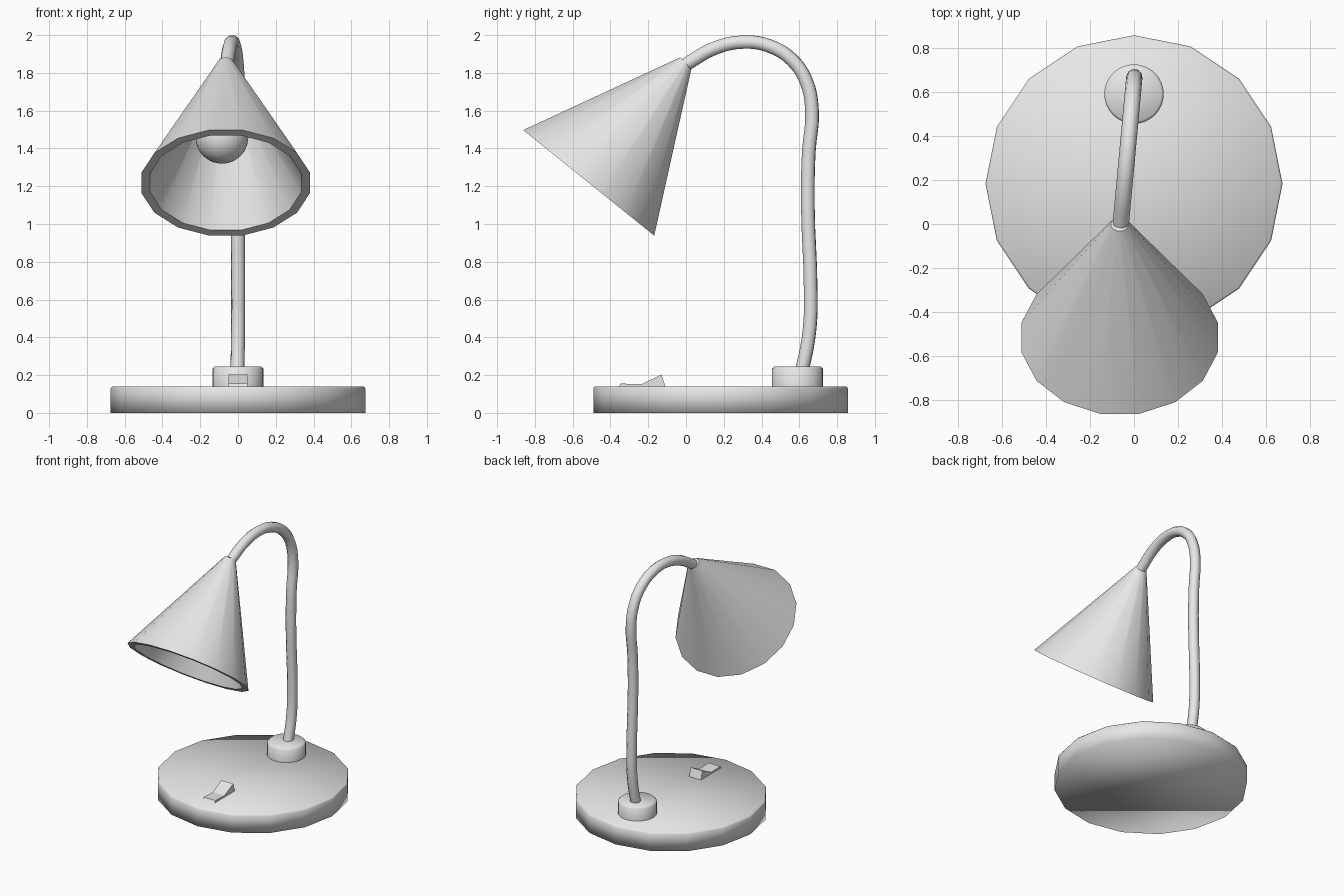
import bpy, bmesh, math
from mathutils import Matrix, Vector

cube = bpy.data.objects.get("Cube")
if cube:
    bpy.data.objects.remove(cube, do_unlink=True)

GREY = (0.8, 0.8, 0.8, 1)
grey = bpy.data.materials.new("plain grey")
grey.use_nodes = True
grey.diffuse_color = GREY
grey.node_tree.nodes["Principled BSDF"].inputs["Base Color"].default_value = GREY


def add_mesh(name, bm, smooth=None):
    """Turn a bmesh into an object; smooth is a sharpness angle in degrees."""
    bmesh.ops.recalc_face_normals(bm, faces=bm.faces)
    mesh = bpy.data.meshes.new(name)
    bm.to_mesh(mesh)
    bm.free()
    mesh.materials.append(grey)
    obj = bpy.data.objects.new(name, mesh)
    bpy.context.collection.objects.link(obj)
    if smooth:
        bpy.ops.object.select_all(action='DESELECT')
        obj.select_set(True)
        bpy.context.view_layer.objects.active = obj
        bpy.ops.object.shade_smooth_by_angle(angle=math.radians(smooth))
    return obj


def lathe(name, profile, sides, matrix, offset=0.0, smooth=40):
    """Revolve (radius, height) points around z, closing both ends."""
    bm = bmesh.new()
    rings = []
    for r, h in profile:
        angles = [2 * math.pi * (i + offset) / sides for i in range(sides)]
        rings.append([bm.verts.new(matrix @ Vector((r * math.cos(a), r * math.sin(a), h)))
                      for a in angles])
    for low, high in zip(rings, rings[1:]):
        for i in range(sides):
            j = (i + 1) % sides
            bm.faces.new((low[i], low[j], high[j], high[i]))
    bm.faces.new(rings[0])
    bm.faces.new(rings[-1])
    return add_mesh(name, bm, smooth)


# Round foot, softly shaded across its edges
lathe("base", [(0.674, 0), (0.674, 0.13), (0.666, 0.14)], 16,
      Matrix.Translation((0, 0.183, 0)), smooth=180)

# Collar that holds the neck
lathe("neck_collar", [(0.135, 0.13), (0.135, 0.234), (0.124, 0.245)], 32,
      Matrix.Translation((0, 0.59, 0)), smooth=60)

# Bent neck
path = [(0.59, 0.15), (0.622, 0.26), (0.655, 0.45), (0.66, 0.65), (0.645, 1.1),
        (0.65, 1.38), (0.667, 1.6), (0.635, 1.76), (0.56, 1.87), (0.44, 1.943),
        (0.3, 1.963), (0.15, 1.93), (0.0, 1.845)]
curve = bpy.data.curves.new("neck", 'CURVE')
curve.dimensions = '3D'
curve.bevel_depth = 0.037
curve.bevel_resolution = 3
curve.resolution_u = 4
curve.use_fill_caps = True
spline = curve.splines.new('BEZIER')
spline.bezier_points.add(len(path) - 1)
for point, (y, z) in zip(spline.bezier_points, path):
    point.co = (-0.06 * (0.65 - y) / 0.65, y, z)
    point.handle_left_type = point.handle_right_type = 'AUTO'
spline.use_smooth = True
curve.materials.append(grey)
bpy.context.collection.objects.link(bpy.data.objects.new("neck", curve))

# Tilted hollow shade: outer cone, flat rim, inner cone
tilt = Matrix.Translation((-0.065, -0.515, 1.218)) @ Matrix.Rotation(-0.678, 4, 'X')
lathe("shade", [(0.041, 0.82), (0.454, 0), (0.408, 0), (0.012, 0.78)], 16,
      tilt, offset=0.5)

# Bulb and its socket inside the shade
bm = bmesh.new()
bmesh.ops.create_uvsphere(bm, u_segments=32, v_segments=16, radius=0.14,
                          matrix=tilt @ Matrix.Translation((-0.02, 0, 0.31)))
add_mesh("bulb", bm, 60)
lathe("bulb_socket", [(0.05, 0.4), (0.05, 0.66)], 16, tilt)

# Rocker switch: side profile extruded across x
side = [(-0.36, 0.135), (-0.345, 0.155), (-0.235, 0.152), (-0.13, 0.203), (-0.108, 0.135)]
bm = bmesh.new()
face = bm.faces.new([bm.verts.new((-0.05, y, z)) for y, z in side])
out = bmesh.ops.extrude_face_region(bm, geom=[face])
bmesh.ops.translate(bm, vec=(0.1, 0, 0),
                    verts=[v for v in out["geom"] if isinstance(v, bmesh.types.BMVert)])
add_mesh("switch", bm)
